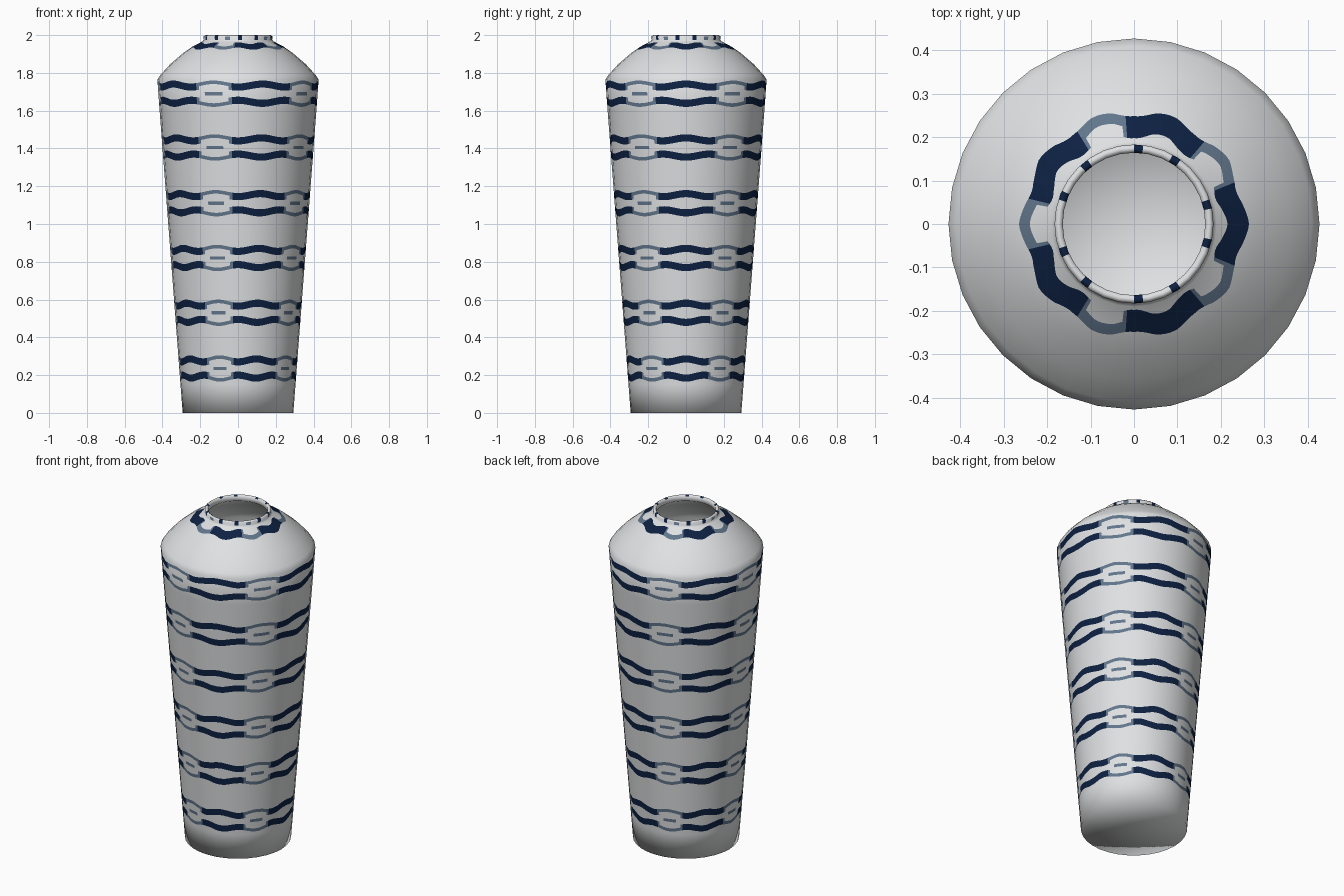
import bpy, math
from mathutils import Vector

if "Cube" in bpy.data.objects:
    bpy.data.objects.remove(bpy.data.objects["Cube"])

SIDES, SUB = 32, 5                  # 32-sided body, each side split to carry the paint
COLS = SIDES * SUB
STEP = 360 / COLS


def material(name, rgb):
    m = bpy.data.materials.new(name)
    m.diffuse_color = (*rgb, 1)
    m.use_nodes = True
    m.node_tree.nodes["Principled BSDF"].inputs["Base Color"].default_value = m.diffuse_color
    return m


mats = [material("porcelain white", (0.74, 0.75, 0.76)),
        material("navy glaze", (0.004, 0.015, 0.055)),
        material("faded blue glaze", (0.12, 0.18, 0.26))]

# Lathe profile (radius, height): base, outer wall, shoulder, rim, inner wall, floor
prof = [Vector(p) for p in [
    (0, 0), (0.293, 0), (0.3045, 0.15), (0.415, 1.6), (0.427, 1.765),
    (0.41, 1.79), (0.36, 1.845), (0.29, 1.905), (0.24, 1.94), (0.19, 1.966),
    (0.181, 1.975), (0.183, 1.993), (0.174, 2.0), (0.164, 1.993), (0.165, 1.965),
    (0.27, 1.895), (0.35, 1.83), (0.405, 1.755), (0.393, 1.6), (0.285, 0.15),
    (0.275, 0.03), (0, 0.03)]]
RIM = (10, 13)
arc = [0.0]
for a, b in zip(prof, prof[1:]):
    arc.append(arc[-1] + (b - a).length)

seg_n = []
for a, b in zip(prof, prof[1:]):
    d = (b - a).normalized()
    seg_n.append(Vector((d.y, -d.x)))
nrm = [seg_n[0]] + [(p + q).normalized() for p, q in zip(seg_n, seg_n[1:])] + [seg_n[-1]]


def sample(s):
    i = 0
    while i < len(prof) - 2 and s > arc[i + 1]:
        i += 1
    t = min(1, max(0, (s - arc[i]) / (arc[i + 1] - arc[i])))
    return prof[i].lerp(prof[i + 1], t), nrm[i].lerp(nrm[i + 1], t).normalized()


def arc_at_height(z):
    for i in range(1, 12):
        if prof[i].y <= z <= prof[i + 1].y:
            return arc[i] + (z - prof[i].y) / (prof[i + 1].y - prof[i].y) * (arc[i + 1] - arc[i])


def phase(deg):
    """Angle from the middle of the nearest of five painted repeats."""
    return (deg + 36) % 72 - 36


# Rows: (arc position, wave amount, paint kind of the strip above the row)
rows = []
for z in (0.235, 0.53, 0.82, 1.11, 1.405, 1.69):
    c = arc_at_height(z)
    for off, kind in ((-0.062, "outer"), (-0.043, "inner"), (-0.024, ""), (-0.009, "dash"),
                      (0.009, ""), (0.024, "inner"), (0.043, "outer"), (0.062, "")):
        amp = 0 if abs(off) < 0.01 else math.copysign(0.008, off)
        rows.append((c + off, amp, kind))
c = arc[8] + 0.010                  # single line round the shoulder
dropped = {8}
for off, kind in ((-0.030, "outer"), (0.0, "inner"), (0.028, "")):
    rows.append((c + off, -0.010, kind))
for i, s in enumerate(arc):
    if i not in dropped:
        kind = "rim" if RIM[0] < i <= RIM[1] - 1 else "neck" if i == RIM[0] else ""
        rows.append((s, 0, kind))
rows.sort(key=lambda r: r[0])


def paint(kind, ph):
    a = abs(ph)
    if kind in ("outer", "inner"):
        if a < 22.5:
            return 1
        return 2 if kind == "outer" or a < 25 else 0
    if kind == "dash":
        return 2 if a > 29.3 else 0
    if kind == "rim":
        return 1 if abs(a - 14.6) < 3.5 else 0
    if kind == "neck":
        return 1 if abs(a - 14.6) < 3.5 else 2 if a > 32 else 0
    return 0


verts, normals, faces, colours, rings = [], [], [], [], []
for s, amp, kind in rows:
    ring = []
    for k in range(COLS):
        deg = k * STEP
        th = math.radians(deg)
        p, n = sample(s + amp * math.cos(math.radians(10 * phase(deg))))
        if p.x < 1e-5 and ring:
            ring.append(ring[0])
            continue
        # straight facets between the 32 corners
        local = (k % SUB) / SUB * 2 * math.pi / SIDES - math.pi / SIDES
        r = p.x * math.cos(math.pi / SIDES) / math.cos(local)
        ring.append(len(verts))
        verts.append((r * math.cos(th), r * math.sin(th), p.y))
        normals.append((n.x * math.cos(th), n.x * math.sin(th), n.y))
    rings.append(ring)

for j in range(len(rings) - 1):
    lo, hi = rings[j], rings[j + 1]
    for k in range(COLS):
        k2 = (k + 1) % COLS
        faces.append(list(dict.fromkeys((lo[k], lo[k2], hi[k2], hi[k]))))
        colours.append(paint(rows[j][2], phase((k + 0.5) * STEP)))

# Vase: one lathed shell with painted bands
mesh = bpy.data.meshes.new("vase")
mesh.from_pydata(verts, [], faces)
for m in mats:
    mesh.materials.append(m)
for f, col in zip(mesh.polygons, colours):
    f.material_index = col
    f.use_smooth = True
mesh.update()
mesh.normals_split_custom_set_from_vertices(normals)
vase = bpy.data.objects.new("vase", mesh)
bpy.context.collection.objects.link(vase)
